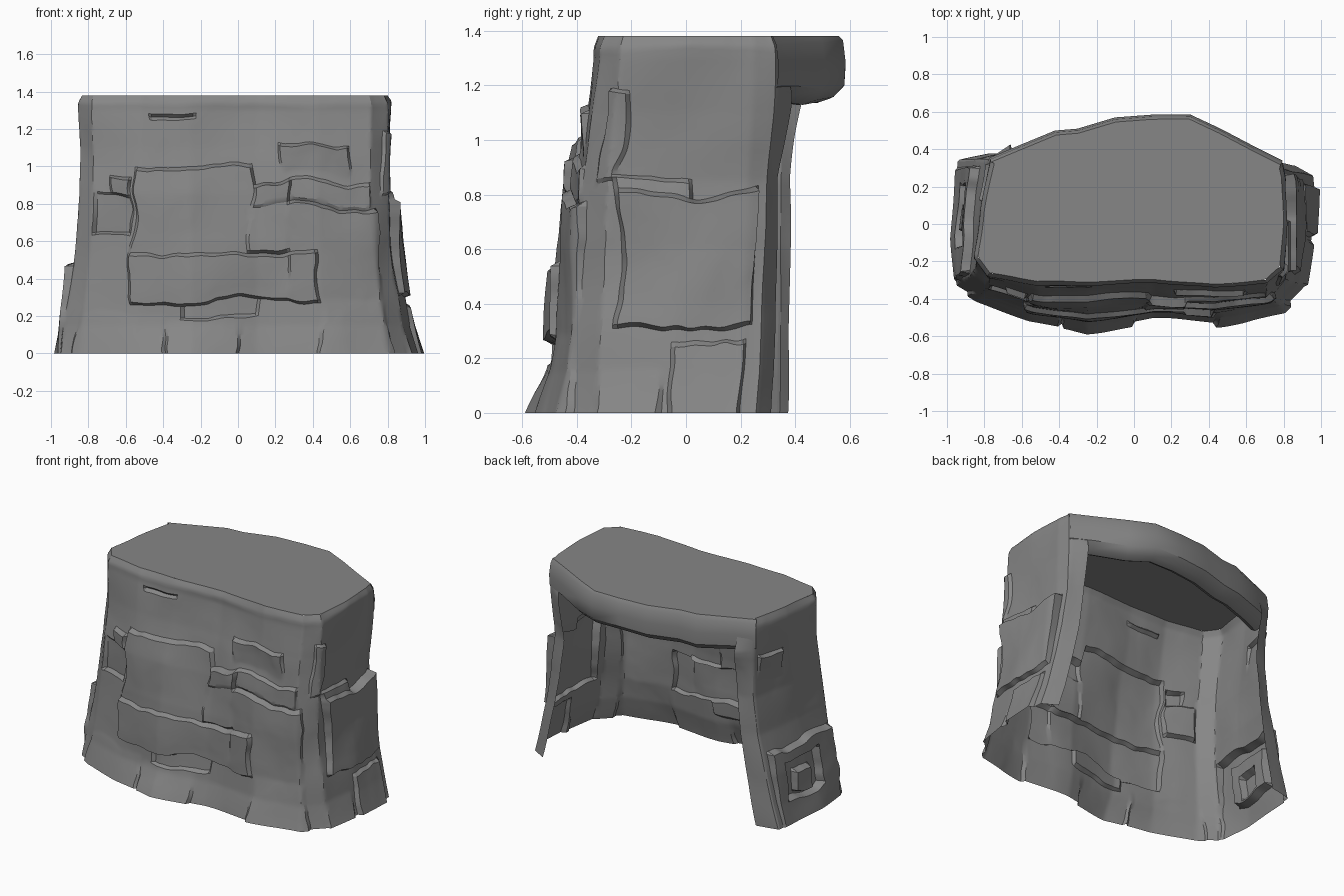
import bpy, bmesh, math
from mathutils import Vector, noise

if "Cube" in bpy.data.objects:
    bpy.data.objects.remove(bpy.data.objects["Cube"])

H = 1.38
P0, P1 = -1.76, 1.72
stone = bpy.data.materials.new("grey stone")
stone.diffuse_color = (0.24, 0.24, 0.24, 1)
stone.use_nodes = True
stone.node_tree.nodes["Principled BSDF"].inputs["Base Color"].default_value = stone.diffuse_color


def lerp_table(table, v):
    """Piecewise linear lookup; rows are (key, value...)."""
    for a, b in zip(table, table[1:]):
        if v <= b[0]:
            break
    t = (v - a[0]) / (b[0] - a[0])
    return [x + (y - x) * t for x, y in zip(a[1:], b[1:])]


def make_object(name, verts, faces, angle=28):
    me = bpy.data.meshes.new(name)
    me.from_pydata(verts, [], faces)
    me.materials.append(stone)
    ob = bpy.data.objects.new(name, me)
    bpy.context.collection.objects.link(ob)
    bpy.ops.object.select_all(action='DESELECT')
    ob.select_set(True)
    bpy.context.view_layer.objects.active = ob
    bpy.ops.object.shade_smooth_by_angle(angle=math.radians(angle))
    return ob


def grid_faces(cols, rows):
    return [(j * cols + i, j * cols + i + 1, (j + 1) * cols + i + 1, (j + 1) * cols + i)
            for j in range(rows - 1) for i in range(cols - 1)]


# Open U plan from back left, round the front, to back right: (p, base x, base y, top x, top y)
# p is about x on the front; on the sides |p| is about 1.25 + y; both end rows turn inward
PLAN = [(-1.76, -.79, .38, -.66, .385), (-1.6, -.94, .34, -.76, .35), (-1.2, -.97, -.08, -.82, .08),
        (-.95, -.95, -.33, -.85, -.18),
        (-.82, -.84, -.40, -.78, -.28), (-.55, -.56, -.50, -.52, -.33), (-.25, -.25, -.56, -.25, -.33),
        (.1, .1, -.51, .1, -.31), (.45, .45, -.52, .43, -.34), (.8, .80, -.46, .71, -.32),
        (.95, .91, -.34, .80, -.24), (1.2, .95, -.05, .81, .0), (1.5, .97, .19, .81, .25),
        (1.6, .96, .26, .79, .33), (1.72, .86, .31, .69, .36)]
# How far base blends to top with height: (z, for x, for y)
TAPER = [(0, 0, 0), (.15, .25, .2), (.4, .6, .33), (.6, .85, .42), (.85, 1.03, .6),
         (1.1, 1.03, .85), (1.3, .97, 1), (1.4, .97, 1)]

# Stones: (p0, p1, z0, z1, depth at bottom, depth at top)
FRONT = [(-.58, .43, .29, .53, .025, .035), (-.57, .06, .54, 1.0, .01, .03),
         (.07, .27, .55, .90, .025, .03), (.28, .82, .30, .78, .0, .035),
         (.07, .80, .80, .90, .01, .02), (.23, .64, .95, 1.11, .0, .03),
         (-.80, -.60, .64, .84, -.03, -.01), (-.72, -.60, .84, .95, .01, .03),
         (-.50, -.22, 1.26, 1.28, -.02, -.02), (-.85, -.40, 0, .22, .02, .0),
         (-.38, .02, 0, .18, .025, .0), (.45, .84, 0, .30, .025, .0),
         (-.30, .10, .20, .29, -.02, -.02)]
RIGHT = [(1.0, 1.55, .32, .80, .03, .06), (1.20, 1.52, 0, .25, .03, .02),
         (.95, 1.17, 0, .16, .02, .0), (.90, 1.0, .85, 1.18, .01, .02),
         (1.0, 1.25, .80, .86, .03, .02)]
LEFT = [(-1.55, -.98, .0, .48, .01, .05), (-1.45, -1.12, .14, .40, -.055, -.055),
        (-1.36, -1.22, .18, .32, .04, .045), (-1.55, -1.3, .95, 1.12, .0, .025)]
STONES = FRONT + RIGHT + LEFT


def wall_point(p, z):
    """Stone wall surface at grid position p, z."""
    d = 0
    for p0, p1, z0, z1, low, high in STONES:
        if p0 <= p <= p1 and z0 <= z <= z1:
            d += low + (high - low) * (z - z0) / (z1 - z0)
    # wobble the courses so that straight joints become natural cracks
    n = noise.noise_vector(Vector((p * 3.5, z * 3.5, 1.7)))
    m = noise.noise_vector(Vector((p * 11, z * 11, 5.2)))
    fade = min(1, z * 6, (H - z) * 8)
    edge = max(0, min(1, (1.6 - abs(p)) * 6))
    pp = p + (n.x * .045 + m.x * .014) * edge
    zz = z + (n.y * .045 + m.y * .014) * fade

    def base(q):
        bx, by, tx, ty = lerp_table(PLAN, q)
        kx, ky = lerp_table(TAPER, zz)
        return Vector((bx + (tx - bx) * kx, by + (ty - by) * ky, zz))
    t = base(min(P1, pp + .04)) - base(max(P0, pp - .04))
    out = Vector((t.y, -t.x, 0)).normalized()
    d += .015 * noise.noise(Vector((p * 3, z * 3, 9)))
    d -= .02 * max(0, (z - 1.34) / .04)
    v = base(pp) + out * d
    # inward returns flare back to carry the lip
    if abs(p) > 1.6:
        v.y += (abs(p) - 1.6) / .14 * .03 * max(0, min(1, (z - .85) / .28, (1.3 - z) / .12))
    return v


# Rocky wall
COLS, ROWS = 229, 90
ps = [P0 + (P1 - P0) * i / (COLS - 1) for i in range(COLS)]
wall = [wall_point(p, H * j / (ROWS - 1)) for j in range(ROWS) for p in ps]
make_object("rock_wall", wall, grid_faces(COLS, ROWS))

# Overhanging back lip, left to right from bottom to top
BACK = [(-.77, .345), (-.65, .395), (-.42, .49), (-.3, .50), (-.1, .56), (.1, .575),
        (.3, .575), (.46, .50), (.65, .40), (.79, .33)]
LIP = [(1.15, -.11), (1.135, -.08), (1.15, -.035), (1.19, .005), (1.27, .01), (1.35, .0), (H, -.015)]
lip = []
for z, off in LIP:
    for i, (x, y) in enumerate(BACK):
        a, b = BACK[max(0, i - 1)], BACK[min(len(BACK) - 1, i + 1)]
        nrm = Vector((a[1] - b[1], b[0] - a[0])).normalized()
        sag = .03 * noise.noise(Vector((x * 4, z * 2, 3))) if z < H else 0
        lip.append((x + nrm.x * off, y + nrm.y * off, z + sag))
# rows run right to left when seen from behind, so turn the faces outward
make_object("back_lip", lip, [f[::-1] for f in grid_faces(len(BACK), len(LIP))], 40)

# Flat top closing the wall rim and the lip
rim = [tuple(v) for v, p in zip(wall[-COLS:], ps) if -1.58 <= p <= 1.57][::2]
rim += lip[-len(BACK):][::-1]
make_object("top_slab", rim, [tuple(range(len(rim)))])
